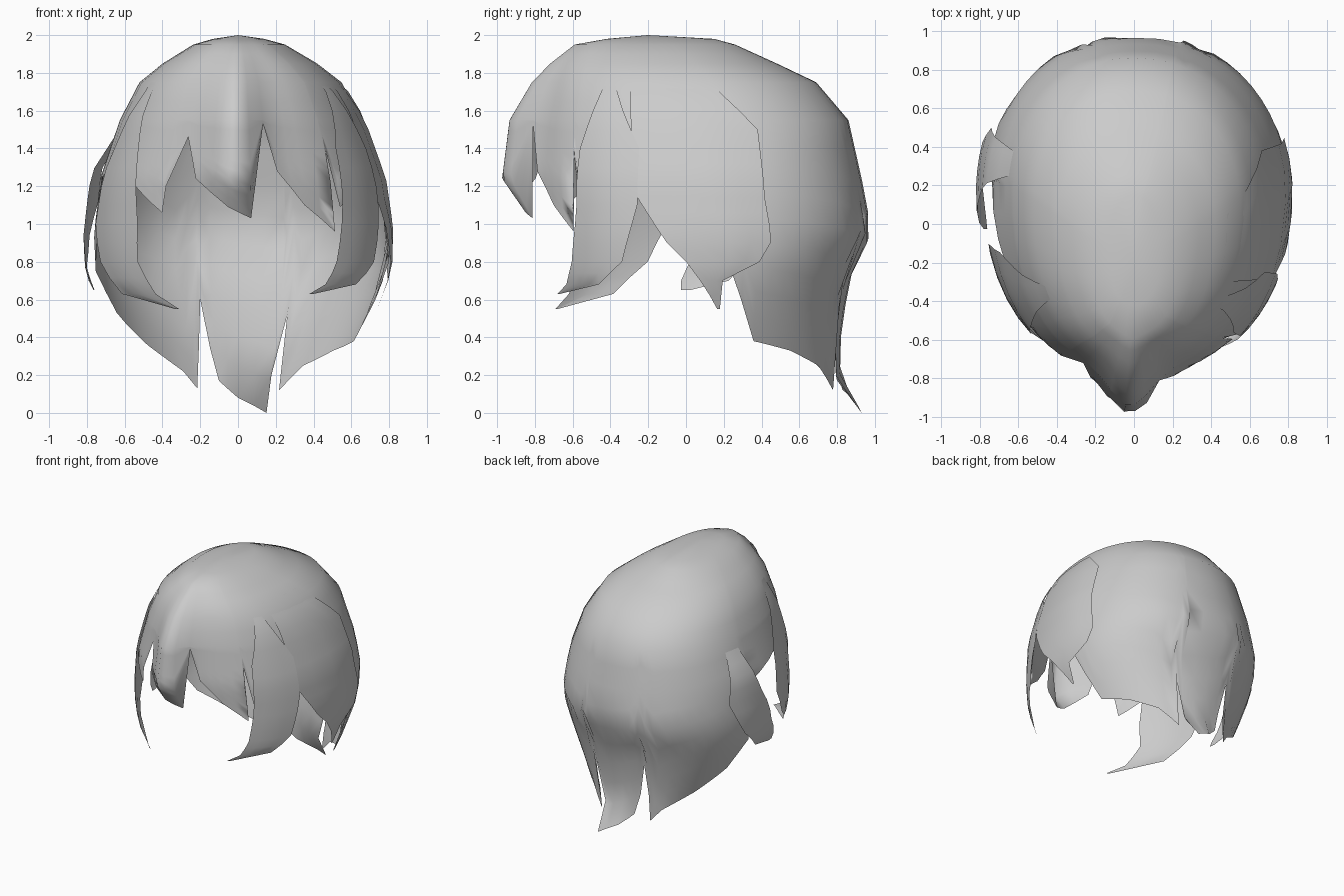
import bpy, bmesh
from math import sin, cos, radians, copysign, exp

if "Cube" in bpy.data.objects:
    bpy.data.objects.remove(bpy.data.objects["Cube"])

# Head form: z, half width, front y, back y, centre y, forelock bulge
FORM = [(2.0, 0, -.2, -.2, -.2, 0), (1.98, .14, -.42, .15, -.15, 0), (1.95, .25, -.57, .26, -.1, .02),
        (1.85, .42, -.66, .48, 0, .06), (1.75, .55, -.71, .69, .08, .11), (1.55, .66, -.76, .86, .13, .18),
        (1.24, .77, -.79, .93, .15, .19), (1.03, .8, -.77, .97, .15, .06), (.95, .81, -.77, .985, .15, 0),
        (.75, .8, -.76, .88, .15, 0), (.5, .7, -.75, .83, .15, 0), (.3, .6, -.7, .81, .15, 0),
        (.12, .52, -.7, .83, .15, 0), (0, .5, -.7, .96, .15, 0)]


def form(z):
    for a, b in zip(FORM, FORM[1:]):
        if z >= b[0]:
            t = (a[0] - z) / (a[0] - b[0])
            return [p + (q - p) * t for p, q in zip(a[1:], b[1:])]
    return FORM[-1][1:]


def point(deg, z, off=0.0):
    """Point on the head form; 0 deg is the front, 90 is +x."""
    w, f, b, c, bulge = form(z)
    s, k = sin(radians(deg)), cos(radians(deg))
    if k < 0:
        s = copysign(abs(s) ** .93, s)
        k = -abs(k) ** .95
        depth = b - c
    else:
        s *= 1 - .1 * k * s * s
        k = k ** .75
        depth = c - f
    if s < 0:
        w *= .95
    y = c - (depth + off) * k - bulge * exp(-((deg + 2) / 13) ** 2)
    return ((w + off) * s, y, z)


def grid(name, rows):
    n = len(rows[0])
    verts = [p for r in rows for p in r]
    faces = [(i * n + j, (i + 1) * n + j, (i + 1) * n + j + 1, i * n + j + 1)
             for i in range(len(rows) - 1) for j in range(n - 1)]
    me = bpy.data.meshes.new(name)
    me.from_pydata(verts, [], faces)
    bm = bmesh.new()
    bm.from_mesh(me)
    bmesh.ops.remove_doubles(bm, verts=bm.verts, dist=.0005)
    bm.to_mesh(me)
    bm.free()
    me.shade_smooth()
    ob = bpy.data.objects.new(name, me)
    bpy.context.collection.objects.link(ob)
    return ob


def refine(pts, step):
    """Insert extra points where the first coordinate jumps too far."""
    out = [pts[0]]
    for a, b in zip(pts, pts[1:]):
        n = max(1, int(abs(b[0] - a[0]) / step + .99))
        out += [tuple(p + (q - p) * i / n for p, q in zip(a, b)) for i in range(1, n + 1)]
    return out


def lock(name, rows, off):
    """Strand lying on the form: rows of (z, start angle, end angle)."""
    rows = refine(rows, .1)
    grid(name, [[point(a + (b - a) * j / 4, z, off * min(1, i / 2)) for j in range(5)]
                for i, (z, a, b) in enumerate(rows)])


# Jagged hem of the main shell: angle, height (left back, left, fringe, right, back)
HEM = [(-180, .08), (-170, .17), (-167, .34), (-165, .6), (-161, .34), (-156, .13), (-149, .22),
       (-128, .36), (-109, .53), (-98, .75), (-94, 1.2), (-75, 1.3), (-66, 1.35), (-50, 1.2),
       (-33, 1.06), (-32, 1.2), (-24, 1.46), (-18, 1.24), (-4, 1.09), (5, 1.03), (11.5, 1.53),
       (16, 1.28), (27, 1.1), (41, .96), (42, 1.38), (45, 1.09), (60, 1.2), (66, 1.4), (88, 1.3),
       (95, .8), (107, .38), (126, .33), (145, .25), (157, .12), (160, .52), (163, .2), (164, 0), (180, .08)]

# Main shell: crown, fringe and ragged back
hem = refine(HEM, 8)
crown = [2.0, 1.98, 1.95, 1.9, 1.85, 1.75, 1.65, 1.55]
rows = [[point(a, z) for a, h in hem] for z in crown]
rows += [[point(a, 1.55 + (h - 1.55) * t / 9) for a, h in hem] for t in range(1, 10)]
grid("hair_shell", rows)

# Locks beside the face
lock("right_front_lock", [(1.8, 58, 60), (1.4, 47, 72), (1.1, 45, 71), (.8, 41, 65),
                          (.68, 37, 55), (.63, 30, 32)], .02)
lock("left_front_lock", [(1.75, -66, -60), (1.3, -78, -50), (1.0, -80, -45), (.8, -74, -45),
                         (.63, -61, -38), (.55, -29, -27)], .015)

# Side panels
lock("right_side_panel", [(1.8, 68, 91), (1.5, 69, 108), (1.14, 71, 108), (.9, 80, 110),
                          (.8, 85, 107), (.7, 88, 93), (.55, 91, 92)], .015)
lock("left_side_lock", [(1.47, -108, -98), (1.12, -113, -90), (.85, -104, -87),
                        (.7, -95, -84), (.65, -86, -84)], .05)
